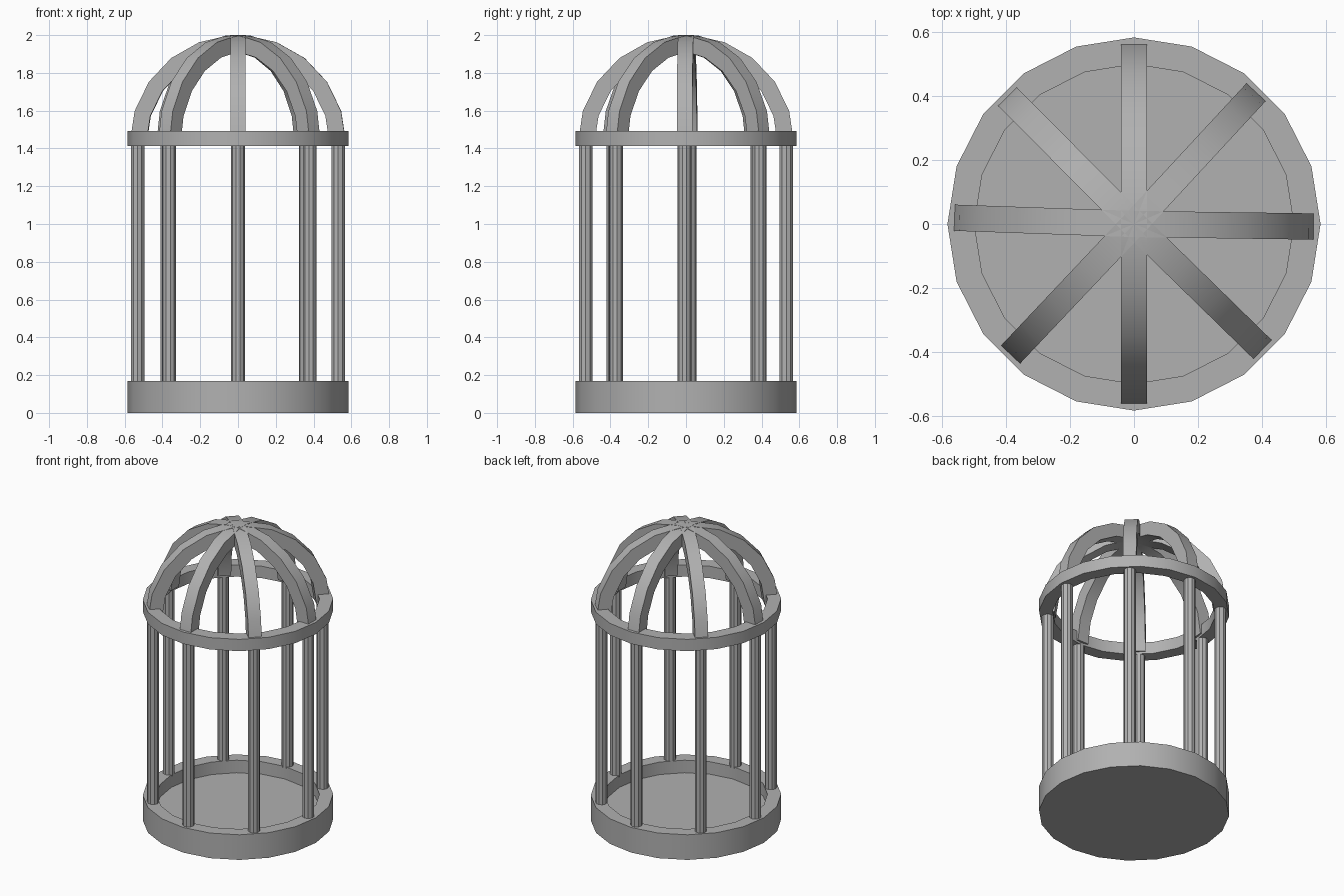
import bpy
from math import sin, cos, pi, radians
from mathutils import Matrix

if "Cube" in bpy.data.objects:
    bpy.data.objects.remove(bpy.data.objects["Cube"])

SIDES = 20
R_OUT, R_IN = 0.584, 0.5
# ribs and bars share slightly uneven headings
HEADINGS = (-0.8, 47.2, 90, 134.8, 178, 226.6, 270, 315.7)

metal = bpy.data.materials.new("dark_metal")
metal.diffuse_color = (0.44, 0.44, 0.44, 1)
metal.use_nodes = True
metal.node_tree.nodes["Principled BSDF"].inputs["Base Color"].default_value = metal.diffuse_color


def finish(obj, smooth=True):
    obj.data.materials.append(metal)
    bpy.ops.object.select_all(action='DESELECT')
    obj.select_set(True)
    bpy.context.view_layer.objects.active = obj
    if smooth:
        bpy.ops.object.shade_smooth_by_angle(angle=radians(30))


def make(name, verts, faces):
    mesh = bpy.data.meshes.new(name)
    mesh.from_pydata(verts, [], faces)
    mesh.update()
    obj = bpy.data.objects.new(name, mesh)
    bpy.context.collection.objects.link(obj)
    return obj


def cylinder(name, r, z0, z1, sides, x=0, y=0, turn=0, smooth=True):
    bpy.ops.mesh.primitive_cylinder_add(vertices=sides, radius=r, depth=z1 - z0,
                                        location=(x, y, (z0 + z1) / 2),
                                        rotation=(0, 0, turn))
    obj = bpy.context.object
    obj.name = name
    finish(obj, smooth)


def hoop(name, z0, z1):
    # rectangular section revolved round the z axis
    section = [(R_OUT, z0), (R_OUT, z1), (R_IN, z1), (R_IN, z0)]
    verts, faces = [], []
    for i in range(SIDES):
        a = 2 * pi * i / SIDES
        verts += [(r * cos(a), r * sin(a), z) for r, z in section]
        j = (i + 1) % SIDES
        for k in range(4):
            m = (k + 1) % 4
            faces.append((4 * i + k, 4 * j + k, 4 * j + m, 4 * i + m))
    finish(make(name, verts, faces))


def rib(name, heading):
    # square-section quarter arch from the upper ring to the crown
    verts, faces = [], []
    steps = [0, 17.3, 34.6, 52, 69, 85, 90]
    for t in map(radians, steps):
        for r, y in ((0.572, -0.041), (0.572, 0.041), (0.485, 0.041), (0.485, -0.041)):
            verts.append((r * cos(t), y, 1.428 + r * sin(t)))
    for i in range(len(steps) - 1):
        for k in range(4):
            m = (k + 1) % 4
            faces.append((4 * i + k, 4 * i + m, 4 * i + 4 + m, 4 * i + 4 + k))
    n = len(verts)
    faces += [(3, 2, 1, 0), (n - 4, n - 3, n - 2, n - 1)]
    obj = make(name, verts, faces)
    obj.data.transform(Matrix.Rotation(radians(heading), 4, 'Z'))
    finish(obj)


# floor, base lip and upper ring
cylinder("base_floor", R_OUT, 0, 0.085, SIDES)
hoop("base_lip", 0.085, 0.17)
hoop("upper_ring", 1.413, 1.493)

# upright bars with a dome rib above each
for i, heading in enumerate(HEADINGS):
    a = radians(heading)
    cylinder(f"bar_{i + 1}", 0.037, 0.16, 1.425, 10,
             0.531 * cos(a), 0.531 * sin(a), a, smooth=False)
    rib(f"dome_rib_{i + 1}", heading)
